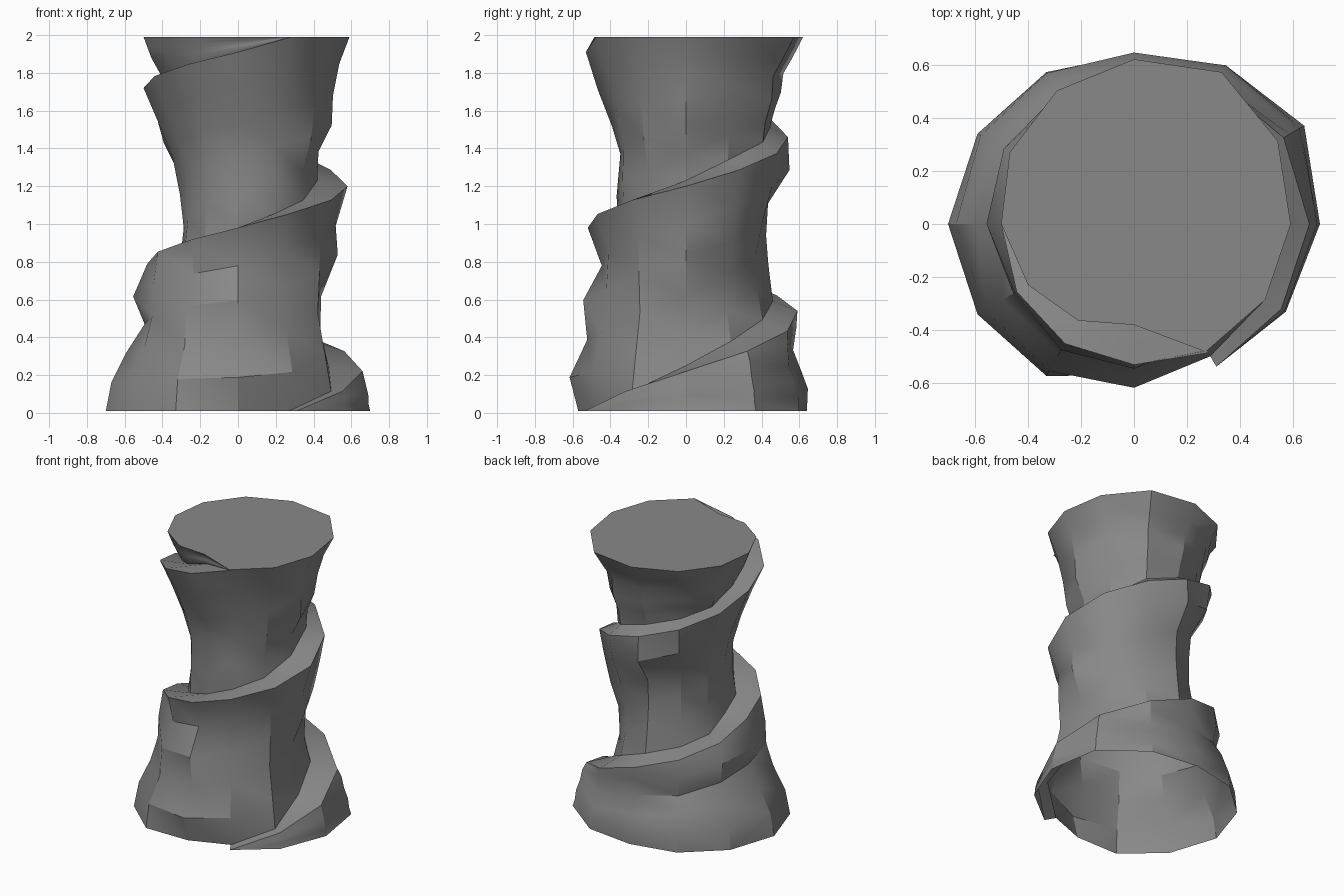
import bpy, bmesh, math, random

random.seed(4)
cube = bpy.data.objects.get("Cube")
if cube:
    bpy.data.objects.remove(cube, do_unlink=True)

STEP, TURN = 30, 12          # degrees per column, columns per turn
START, END = -60, 660        # where the spiral path begins and ends
ROWS = 5                     # wall bands between two turns

# Height of the ground edge, spiral path and summit at each unwrapped angle
PATH = {-60: [.01], 0: [.22], 90: [.54], 180: [.79], 270: [.98], 360: [1.2],
        450: [1.46], 540: [1.72], 630: [1.91], 660: [1.99]}

# Wall radii from the foot of the wall up to the brow under the next turn
WALL = {
    -420: [.62] * 6,
    -360: [.7, .69, .69, .68, .67, .66],
    -330: [.74, .73, .72, .7, .67, .65],
    -270: [.64, .64, .61, .57, .58, .59],
    -180: [.7, .67, .59, .5, .55, .48],
    -120: [.66, .64, .56, .55, .47, .5],
    -90: [.57, .61, .53, .54, .45, .52],
    -60: [.54, .58, .52, .48, .47, .54],
    -30: [.57, .54, .48, .5, .5, .57],
    0: [.48, .44, .44, .53, .52, .58],
    90: [.46, .44, .43, .43, .54, .54],
    180: [.31, .28, .3, .34, .42, .5],
    270: [.36, .36, .34, .39, .46, .53],
    360: [.42, .42, .49, .5, .53, .59],
    420: [.47, .49, .52, .54, .58, .66],
    540: [.37, .4, .43, .46, .48, .5],
    630: [.35, .36, .36, .36, .37, .38],
    660: [.56] * 6,
}


def sample(table, u):
    """Blend the rows of a table at angle u, holding the end rows."""
    keys = sorted(table)
    u = min(max(u, keys[0]), keys[-1])
    for a, b in zip(keys, keys[1:]):
        if u <= b:
            t = (u - a) / (b - a)
            return [p + (q - p) * t for p, q in zip(table[a], table[b])]


def column(bm, u):
    """One upright row of wall points from foot to brow."""
    a = math.radians(u)
    low, high = sample(PATH, u)[0], sample(PATH, u + 360)[0]
    if START < u < END - STEP:
        low += .06 * max(0, math.cos(a - math.radians(60)))
    points = []
    for k, r in enumerate(sample(WALL, u)):
        z = low + (high - low) * k / ROWS
        if 0 < k < ROWS and high - low > .3:
            r += random.uniform(-.008, .008)
            z += random.uniform(-.02, .02)
        points.append(bm.verts.new((r * math.cos(a), r * math.sin(a), z)))
    return points


bm = bmesh.new()
count = (END - START) // STEP + TURN
cols = [column(bm, START - 360 + STEP * i) for i in range(count + 1)]

# Rock wall winding up between the turns of the path
for a, b in zip(cols, cols[1:]):
    for k in range(ROWS):
        bm.faces.new((a[k], b[k], b[k + 1], a[k + 1]))

# Spiral path from the brow of one turn to the foot of the next
for i in range(TURN, count):
    bm.faces.new((cols[i - TURN][-1], cols[i - TURN + 1][-1], cols[i + 1][0], cols[i][0]))

# Flat summit; the underside stays open
bm.faces.new([c[-1] for c in cols[-TURN - 1:]])

bmesh.ops.remove_doubles(bm, verts=bm.verts, dist=.001)
bmesh.ops.dissolve_degenerate(bm, edges=bm.edges, dist=.0005)
bmesh.ops.triangulate(bm, faces=[f for f in bm.faces if len(f.verts) == 4])
bmesh.ops.recalc_face_normals(bm, faces=bm.faces)

mesh = bpy.data.meshes.new("rock_tower")
bm.to_mesh(mesh)
bm.free()
tower = bpy.data.objects.new("rock_tower", mesh)
bpy.context.collection.objects.link(tower)

# Plain stone colour
stone = bpy.data.materials.new("grey_stone")
stone.use_nodes = True
colour = (.25, .25, .25, 1)
stone.diffuse_color = colour
stone.node_tree.nodes["Principled BSDF"].inputs["Base Color"].default_value = colour
mesh.materials.append(stone)

bpy.ops.object.select_all(action="DESELECT")
tower.select_set(True)
bpy.context.view_layer.objects.active = tower
bpy.ops.object.shade_smooth_by_angle(angle=math.radians(30))
